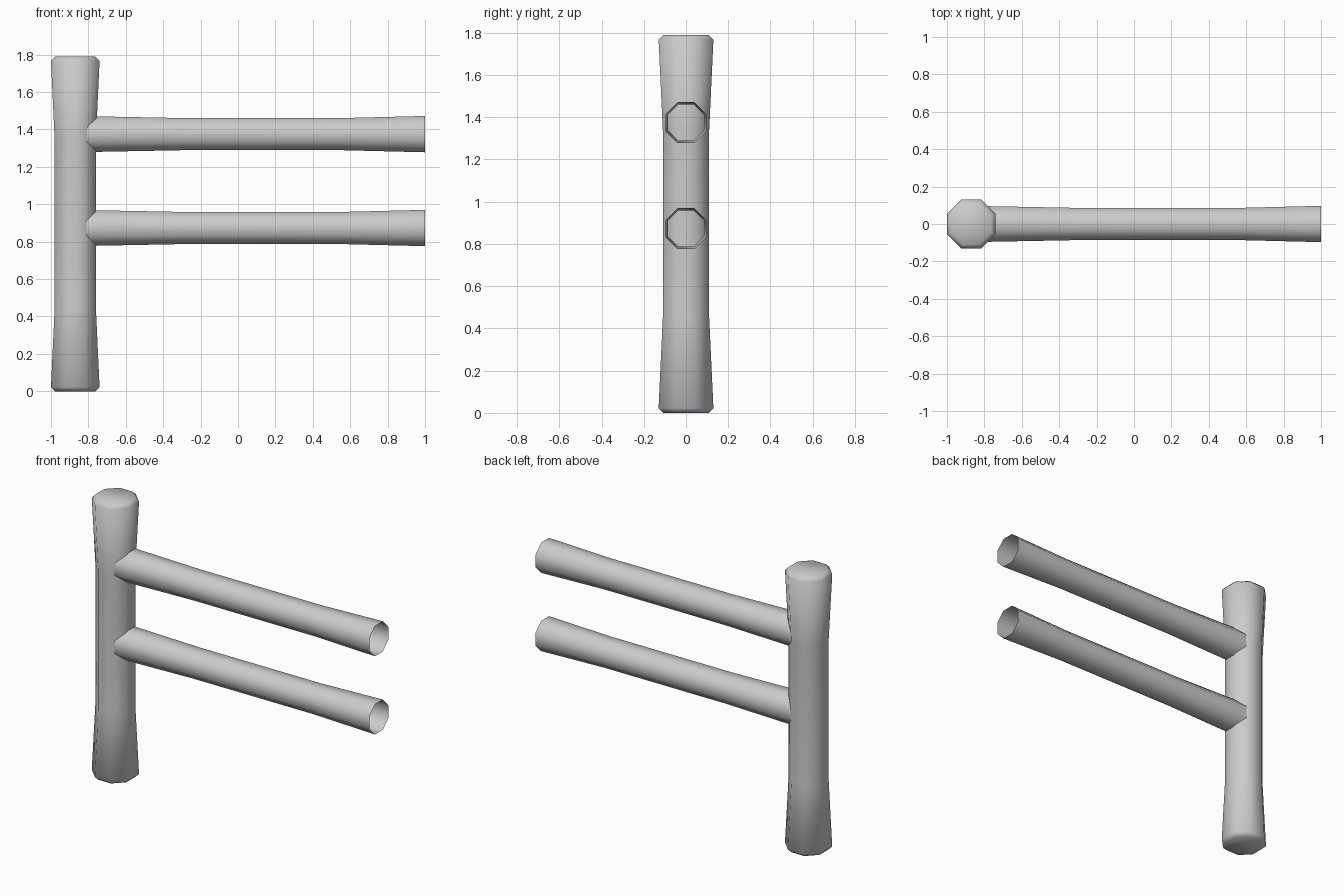
import bpy, bmesh, math
from mathutils import Matrix

if "Cube" in bpy.data.objects:
    bpy.data.objects.remove(bpy.data.objects["Cube"])

SIDES = 8


def lathe(name, profile, matrix, capped):
    """Octagonal tube along local z; profile = (height, flat-to-centre radius)."""
    bm = bmesh.new()
    rings = []
    for h, r in profile:
        c = r / math.cos(math.pi / SIDES)
        ring = []
        for i in range(SIDES):
            a = (i + 0.5) * 2 * math.pi / SIDES
            ring.append(bm.verts.new((c * math.cos(a), c * math.sin(a), h)))
        rings.append(ring)
    for low, high in zip(rings, rings[1:]):
        for i in range(SIDES):
            j = (i + 1) % SIDES
            bm.faces.new((low[i], low[j], high[j], high[i]))
    if capped:
        bm.faces.new(rings[0][::-1])
        bm.faces.new(rings[-1])
    bm.transform(matrix)
    mesh = bpy.data.meshes.new(name)
    bm.to_mesh(mesh)
    bm.free()
    obj = bpy.data.objects.new(name, mesh)
    bpy.context.collection.objects.link(obj)
    bpy.context.view_layer.objects.active = obj
    obj.select_set(True)
    bpy.ops.object.shade_smooth_by_angle(angle=math.radians(50))
    obj.select_set(False)
    return obj


# Upright post, flared at both ends with chamfered caps
post = [(0, 0.108), (0.022, 0.13), (0.45, 0.11),
        (1.34, 0.11), (1.768, 0.13), (1.79, 0.108)]
lathe("fence_post", post, Matrix.Translation((-0.87, 0, 0)), True)

# Two open-ended rails running from inside the post to the right
rail = [(-0.87, 0.097), (-0.30, 0.086), (0.56, 0.086), (1.0, 0.097)]
for name, z in (("lower_rail", 0.873), ("upper_rail", 1.375)):
    lathe(name, rail,
          Matrix.Translation((0, 0, z)) @ Matrix.Rotation(math.pi / 2, 4, 'Y'), False)
